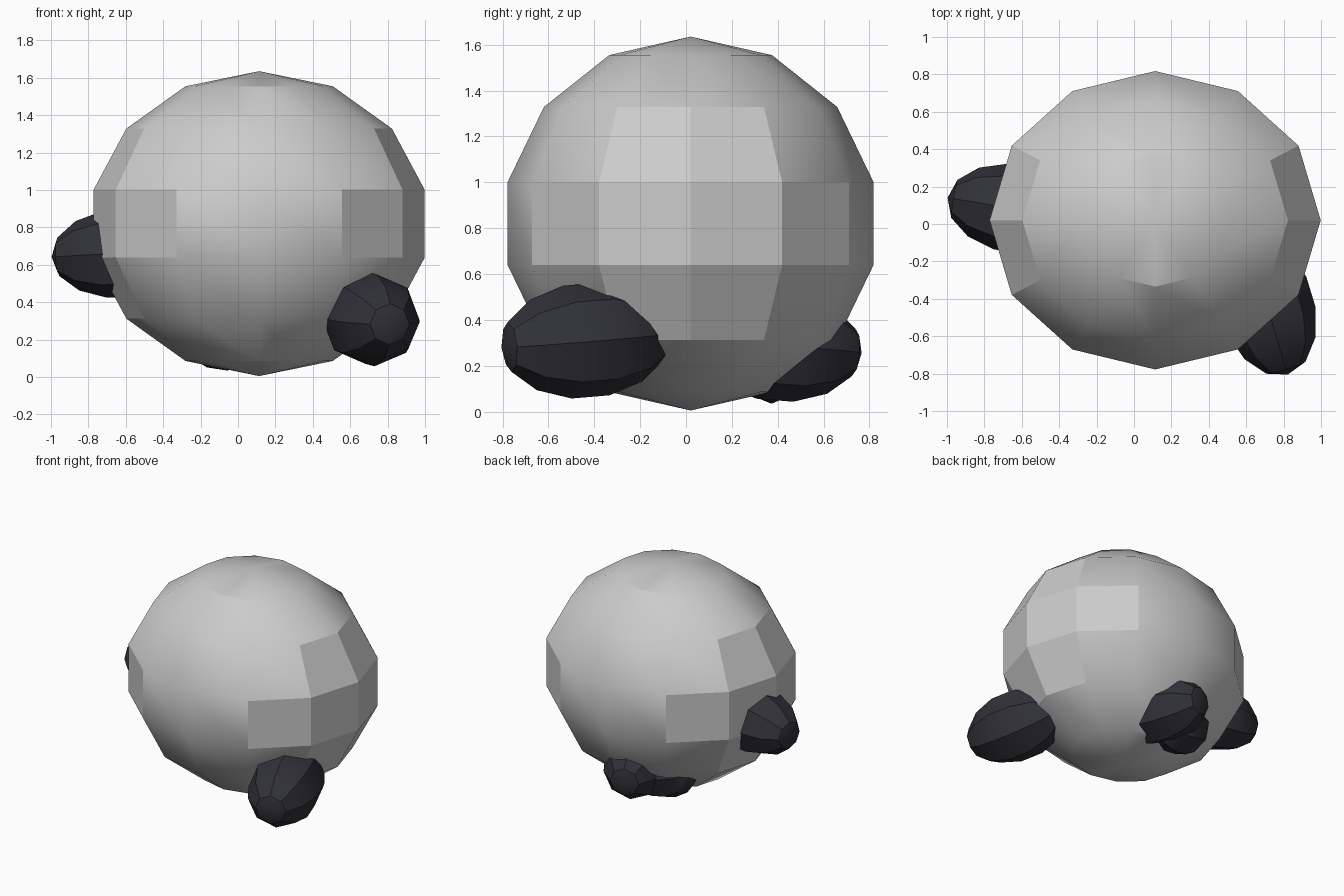
import bpy
import bmesh
import math
from mathutils import Vector, Matrix

cube = bpy.data.objects.get("Cube")
if cube:
    bpy.data.objects.remove(cube, do_unlink=True)


def material(name, rgb):
    m = bpy.data.materials.new(name)
    m.use_nodes = True
    m.diffuse_color = (*rgb, 1)
    bsdf = next(n for n in m.node_tree.nodes if n.type == 'BSDF_PRINCIPLED')
    bsdf.inputs["Base Color"].default_value = (*rgb, 1)
    return m


light_grey = material("light grey", (0.6, 0.6, 0.6))
dark_slate = material("dark slate", (0.03, 0.03, 0.04))


def ellipsoid(name, centre, radii, mat, segments, axis=(0, 0, 1), angle=26):
    """Seven-ring ellipsoid whose pole points along axis."""
    turn = Vector(axis).to_track_quat('Z', 'Y').to_matrix().to_4x4()
    if tuple(axis) == (0, 0, 1):
        turn = Matrix.Identity(4)
    bm = bmesh.new()
    bmesh.ops.create_uvsphere(bm, u_segments=segments, v_segments=7, radius=1)
    bm.transform(turn @ Matrix.Diagonal((*radii, 1)))
    me = bpy.data.meshes.new(name)
    bm.to_mesh(me)
    bm.free()
    me.materials.append(mat)
    ob = bpy.data.objects.new(name, me)
    ob.location = centre
    bpy.context.collection.objects.link(ob)
    bpy.ops.object.select_all(action='DESELECT')
    ob.select_set(True)
    bpy.context.view_layer.objects.active = ob
    bpy.ops.object.shade_smooth_by_angle(angle=math.radians(angle))
    return ob


# Round body
ellipsoid("body", (0.113, 0.02, 0.82), (0.908, 0.818, 0.815), light_grey, 12)

# Stubby limbs: centre, radius, half length, direction of the tip
limbs = {
    "front_left_foot": ((0.71, -0.435, 0.31), 0.253, 0.388, (0.29, -0.95, -0.08)),
    "right_hand": ((-0.63, 0.08, 0.66), 0.238, 0.372, (-0.97, 0.16, -0.05)),
    "back_foot": ((0.095, 0.405, 0.285), 0.242, 0.375, (-0.26, 0.96, -0.08)),
    "under_foot": ((-0.08, 0.37, 0.25), 0.215, 0.25, (-0.97, -0.1, 0.15)),
}
for name, (centre, r, half, axis) in limbs.items():
    ellipsoid(name, centre, (r, r, half), dark_slate, 8, axis, 30)
